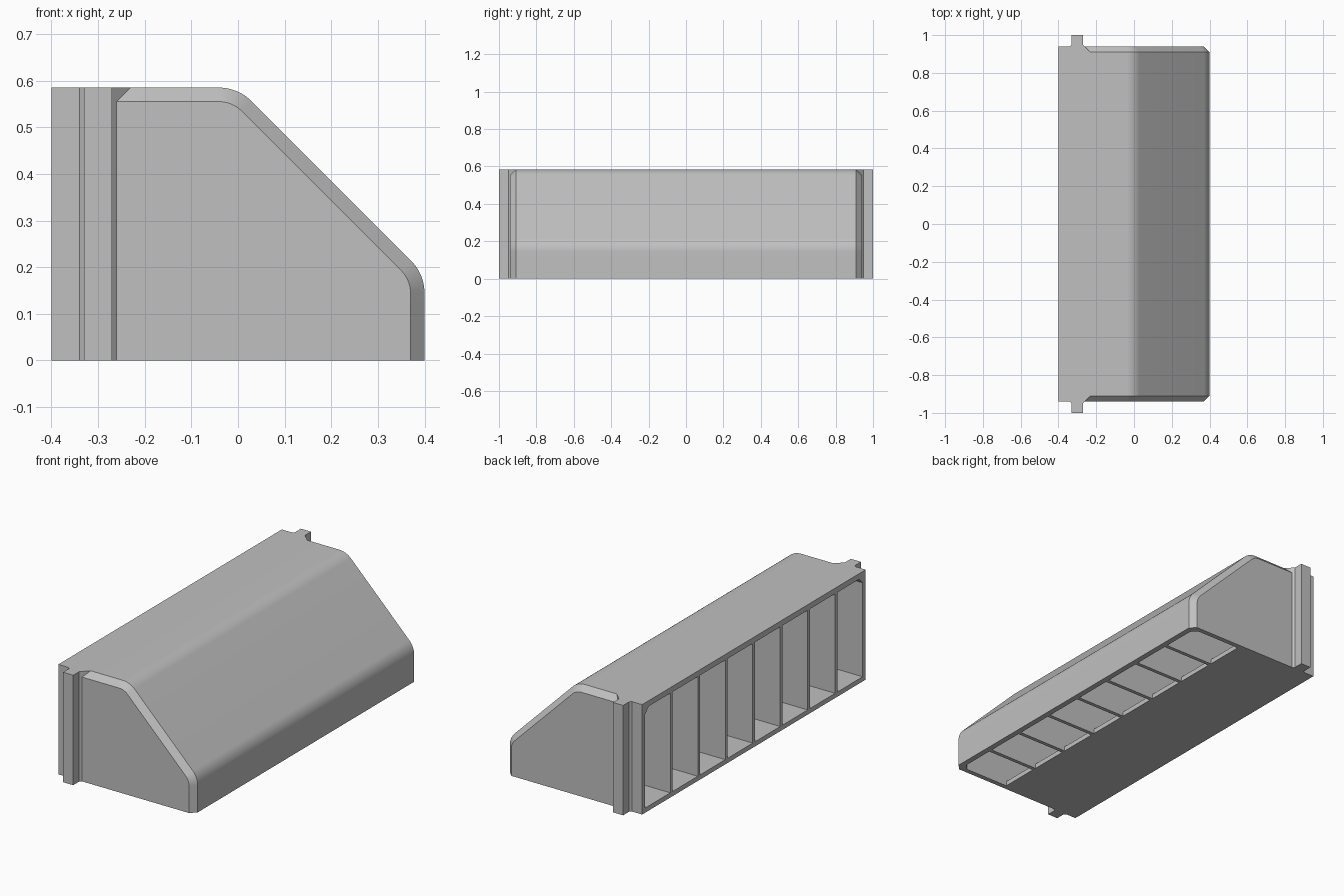
import bpy
import bmesh
from math import sin, cos, tan, pi

if "Cube" in bpy.data.objects:
    bpy.data.objects.remove(bpy.data.objects["Cube"], do_unlink=True)

WIDTH, HEIGHT, END = 0.4, 0.585, 0.94
WALL = 0.03

grey = bpy.data.materials.new("plain_grey")
grey.use_nodes = True
grey.diffuse_color = (0.53, 0.53, 0.53, 1)
grey.node_tree.nodes["Principled BSDF"].inputs["Base Color"].default_value = (0.53, 0.53, 0.53, 1)


def roof(inset, steps=10):
    """Rounded roof line in x, z from the low front edge up to the top."""
    r = 0.1 - inset
    t = tan(pi / 8)
    right, top = WIDTH - inset, HEIGHT - inset
    low_z = HEIGHT - WIDTH - inset * t
    high_x = -inset * t
    pts = []
    for cx, cz, start in ((right - r, low_z - r * t, 0),
                          (high_x - r * t, top - r, pi / 4)):
        for i in range(steps + 1):
            a = start + i * pi / 4 / steps
            pts.append((cx + r * cos(a), cz + r * sin(a)))
    return pts


def loft(bm, rings):
    """Closed solid through matching rings of points."""
    loops = [[bm.verts.new(p) for p in ring] for ring in rings]
    n = len(loops[0])
    for a, b in zip(loops, loops[1:]):
        for i in range(n):
            j = (i + 1) % n
            bm.faces.new((a[i], a[j], b[j], b[i]))
    bm.faces.new(loops[0][::-1])
    bm.faces.new(loops[-1])


def make_object(name, bm):
    bmesh.ops.recalc_face_normals(bm, faces=bm.faces)
    mesh = bpy.data.meshes.new(name)
    bm.to_mesh(mesh)
    bm.free()
    mesh.materials.append(grey)
    obj = bpy.data.objects.new(name, mesh)
    bpy.context.collection.objects.link(obj)
    return obj


def combine(target, other, operation):
    mod = target.modifiers.new(operation, "BOOLEAN")
    mod.operation, mod.solver, mod.object = operation, "EXACT", other
    bpy.context.view_layer.objects.active = target
    bpy.ops.object.modifier_apply(modifier=mod.name)
    bpy.data.objects.remove(other, do_unlink=True)


# Sloped housing with chamfered ends
def housing_ring(y, inset):
    line = [(-0.3, 0), (WIDTH - inset, 0)] + roof(inset) + [(-0.3, HEIGHT - inset)]
    return [(x, y, z) for x, z in line]


bm = bmesh.new()
loft(bm, [housing_ring(-END, WALL), housing_ring(-END + WALL, 0),
          housing_ring(END - WALL, 0), housing_ring(END, WALL)])
housing = make_object("housing", bm)

# Rear flange with a tab at each end
half = [(-0.4, END), (-0.34, END), (-0.33, END + 0.01), (-0.33, 1),
        (-0.27, 1), (-0.27, END + 0.01), (-0.23, END - WALL)]
outline = half + [(x, -y) for x, y in reversed(half)]
bm = bmesh.new()
loft(bm, [[(x, y, z) for x, y in outline] for z in (0, HEIGHT)])
combine(housing, make_object("rear_flange", bm), "UNION")

# Eight ducts, each running from the rear opening to a slot in the underside
CELLS, DIVIDER, REACH = 8, 0.02, 0.914
pitch = (2 * REACH + DIVIDER) / CELLS


def duct_ring(y, inset):
    line = [(-0.5, 0.025), (0.08, 0.025), (0.08, -0.1), (WIDTH - inset, -0.1)]
    line += roof(inset) + [(-0.5, HEIGHT - inset)]
    return [(x, y, z) for x, z in line]


bm = bmesh.new()
for i in range(CELLS):
    y0 = -REACH + i * pitch
    y1 = y0 + pitch - DIVIDER
    sections = [(y0, WALL), (y1, WALL)]
    if i == 0:
        sections = [(y0, 2 * WALL), (y0 + WALL, WALL), (y1, WALL)]
    elif i == CELLS - 1:
        sections = [(y0, WALL), (y1 - WALL, WALL), (y1, 2 * WALL)]
    loft(bm, [duct_ring(y, inset) for y, inset in sections])
combine(housing, make_object("duct_cutter", bm), "DIFFERENCE")

# Smooth the rounded roof corners and keep the rest crisp
bpy.ops.object.select_all(action="DESELECT")
housing.select_set(True)
bpy.context.view_layer.objects.active = housing
bpy.ops.object.shade_smooth_by_angle(angle=pi / 9)
